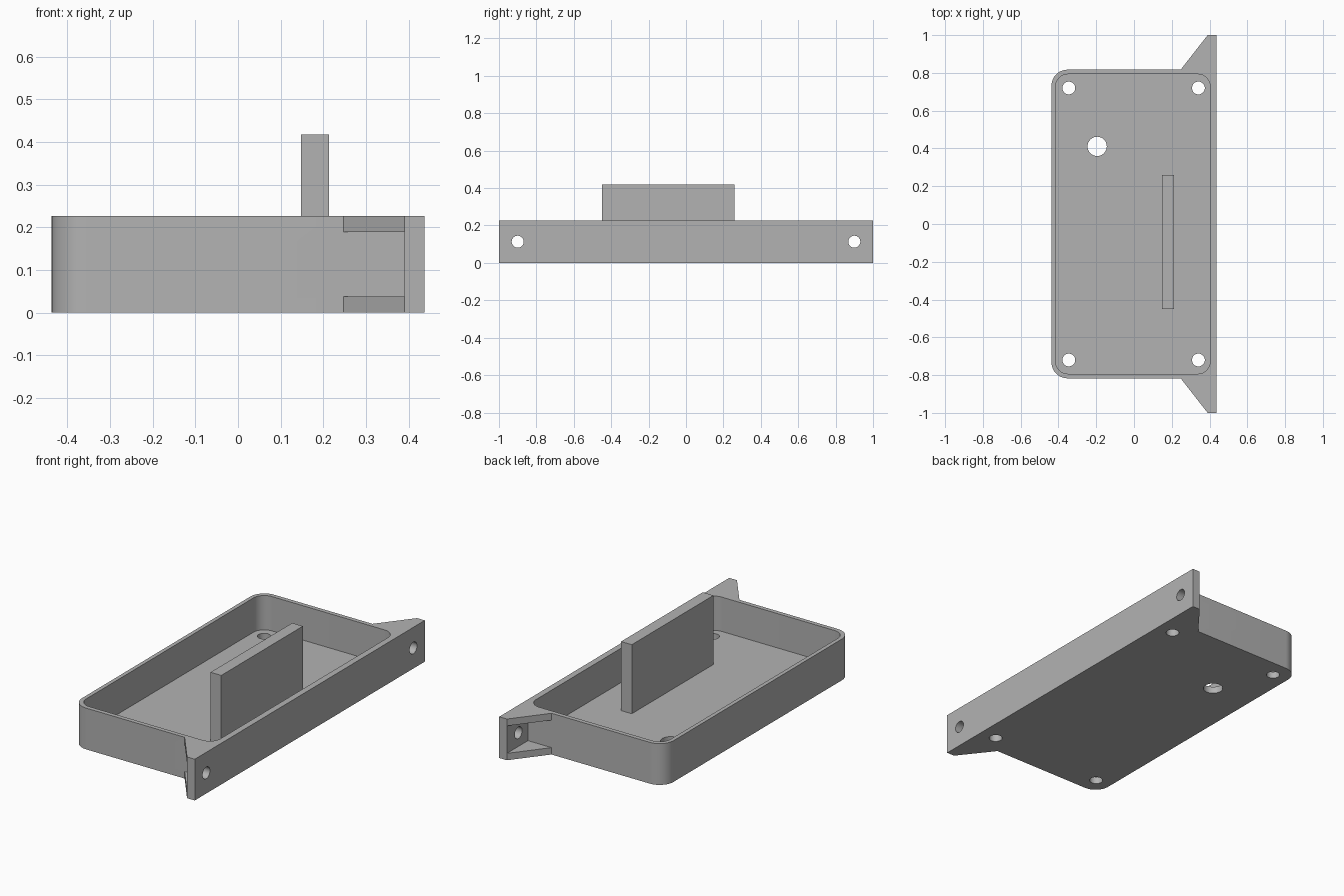
import bpy, bmesh, math

cube = bpy.data.objects.get("Cube")
if cube:
    bpy.data.objects.remove(cube, do_unlink=True)

grey = bpy.data.materials.new("plain grey")
grey.use_nodes = True
COLOUR = (0.45, 0.45, 0.45, 1)
grey.diffuse_color = COLOUR
grey.node_tree.nodes["Principled BSDF"].inputs["Base Color"].default_value = COLOUR

HEIGHT, FLOOR = 0.227, 0.038
LEFT, RIGHT, END = -0.437, 0.437, 0.817
FLANGE = 0.39          # inner face of the mounting flange
EAR = 0.247            # where the gussets leave the tray


def prism(name, outline, z0, z1):
    """Extrude a closed xy outline between two heights."""
    bm = bmesh.new()
    face = bm.faces.new([bm.verts.new((x, y, z0)) for x, y in outline])
    top = bmesh.ops.extrude_face_region(bm, geom=[face])["geom"]
    bmesh.ops.translate(bm, vec=(0, 0, z1 - z0),
                        verts=[v for v in top if isinstance(v, bmesh.types.BMVert)])
    bmesh.ops.recalc_face_normals(bm, faces=bm.faces)
    mesh = bpy.data.meshes.new(name)
    bm.to_mesh(mesh)
    bm.free()
    mesh.materials.append(grey)
    obj = bpy.data.objects.new(name, mesh)
    bpy.context.collection.objects.link(obj)
    return obj


def arc(cx, cy, r, start, sweep=90, n=12):
    return [(cx + r * math.cos(math.radians(start + sweep * i / n)),
             cy + r * math.sin(math.radians(start + sweep * i / n))) for i in range(n + 1)]


def box(name, x0, x1, y0, y1, z0, z1):
    return prism(name, [(x0, y0), (x1, y0), (x1, y1), (x0, y1)], z0, z1)


def cylinder(name, x, y, r, z0, z1):
    return prism(name, arc(x, y, r, 0, 360, 32)[:-1], z0, z1)


def cut(target, cutter):
    cutter.hide_render = True
    mod = target.modifiers.new("cut", 'BOOLEAN')
    mod.operation, mod.solver, mod.object = 'DIFFERENCE', 'EXACT', cutter
    bpy.context.view_layer.objects.active = target
    bpy.ops.object.modifier_apply(modifier=mod.name)
    bpy.data.objects.remove(cutter, do_unlink=True)


# Tray with rounded left corners, long flange and slanted ears
R = 0.085
outline = ([(RIGHT, -1), (RIGHT, 1), (FLANGE, 1), (EAR, END)]
           + arc(LEFT + R, END - R, R, 90)
           + arc(LEFT + R, -END + R, R, 180)
           + [(EAR, -END), (FLANGE, -1)])
tray = prism("tray", outline, 0, HEIGHT)

# Rounded pocket
r, x0, x1, y1 = 0.065, -0.415, 0.403, 0.793
cut(tray, prism("pocket",
                arc(x1 - r, y1 - r, r, 0) + arc(x0 + r, y1 - r, r, 90)
                + arc(x0 + r, -y1 + r, r, 180) + arc(x1 - r, -y1 + r, r, 270),
                FLOOR, HEIGHT + 0.1))

# Gaps between upper and lower gussets, and flange screw holes
for s in (-1, 1):
    ya, yb = sorted((s * END, s * 1.1))
    cut(tray, box("gusset_gap", EAR - 0.05, FLANGE, ya, yb, FLOOR, HEIGHT - FLOOR))
    hole = cylinder("flange_hole", 0, 0, 0.032, -0.1, 0.1)
    hole.rotation_euler = (0, math.pi / 2, 0)
    hole.location = (RIGHT, s * 0.9, HEIGHT / 2)
    bpy.context.view_layer.update()
    cut(tray, hole)

# Floor holes: four corner screws and one cable hole
for x in (-0.345, 0.341):
    for y in (-0.72, 0.72):
        cut(tray, cylinder("corner_hole", x, y, 0.034, -0.1, 0.1))
cut(tray, cylinder("cable_hole", -0.195, 0.411, 0.051, -0.1, 0.1))

# Upright rib standing on the tray floor
rib = box("upright_rib", 0.148, 0.213, -0.45, 0.26, FLOOR - 0.005, 0.418)

# Smooth rounded corners, keep edges sharp
bpy.ops.object.select_all(action='DESELECT')
tray.select_set(True)
bpy.context.view_layer.objects.active = tray
bpy.ops.object.shade_smooth_by_angle(angle=math.radians(30))
